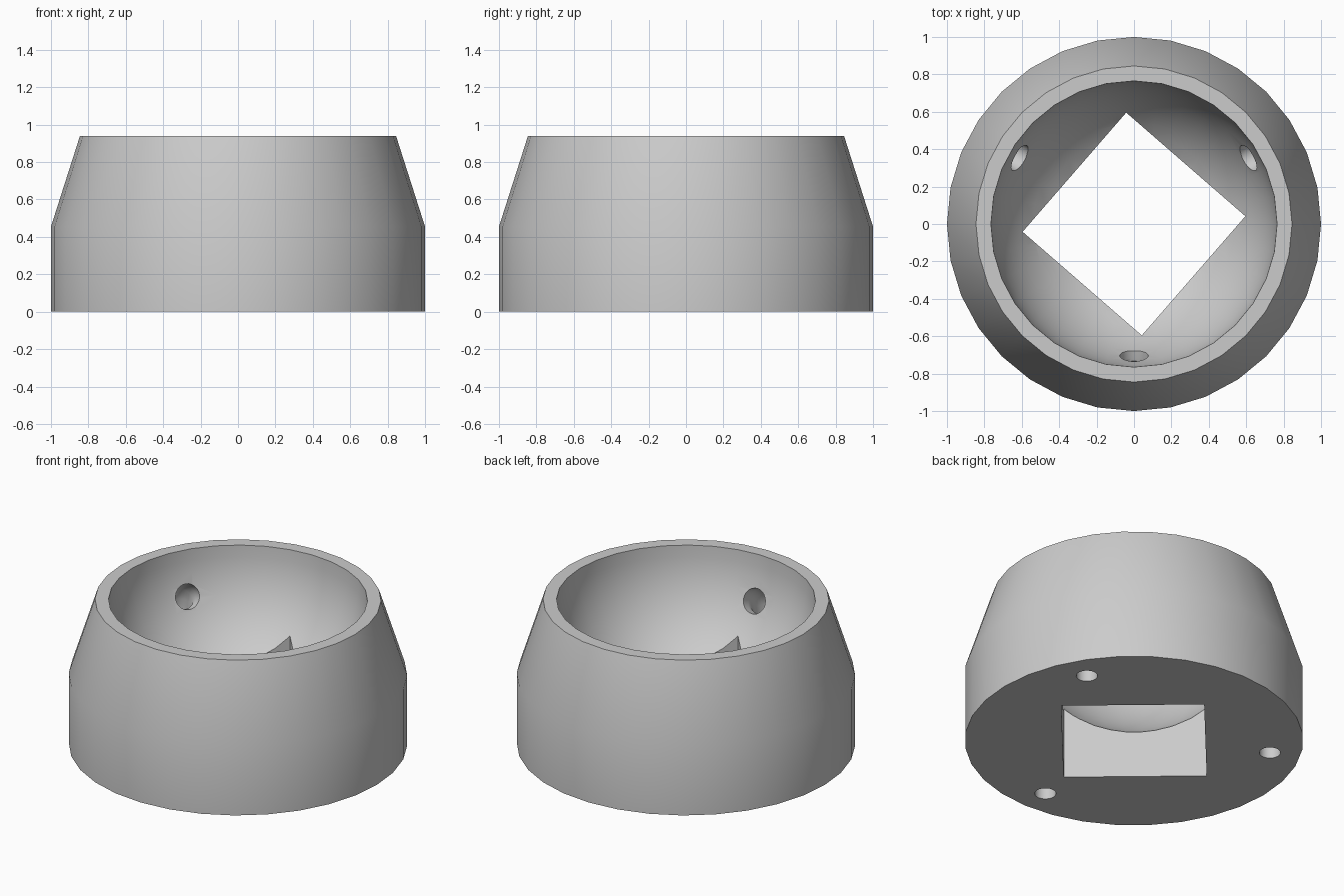
import bpy, bmesh
from math import sin, cos, pi, radians
from mathutils import Vector, Matrix

cube = bpy.data.objects.get("Cube")
if cube:
    bpy.data.objects.remove(cube, do_unlink=True)

SIDES = 32
HEIGHT = 0.94
BOWL = 0.765

grey = bpy.data.materials.new("plain grey")
grey.use_nodes = True
colour = (0.6, 0.6, 0.6, 1)
grey.diffuse_color = colour
grey.node_tree.nodes["Principled BSDF"].inputs["Base Color"].default_value = colour


def finish(name, bm):
    bmesh.ops.remove_doubles(bm, verts=bm.verts, dist=1e-5)
    bmesh.ops.recalc_face_normals(bm, faces=bm.faces)
    mesh = bpy.data.meshes.new(name)
    bm.to_mesh(mesh)
    bm.free()
    mesh.materials.append(grey)
    obj = bpy.data.objects.new(name, mesh)
    bpy.context.collection.objects.link(obj)
    return obj


def loft(name, rings, caps):
    """Bridge equal rings of points, optionally capping both ends."""
    bm = bmesh.new()
    loops = [[bm.verts.new(p) for p in ring] for ring in rings]
    n = len(loops[0])
    for a, b in zip(loops, loops[1:]):
        for i in range(n):
            j = (i + 1) % n
            bm.faces.new((a[i], a[j], b[j], b[i]))
    if caps:
        bm.faces.new(loops[0])
        bm.faces.new(loops[-1])
    return finish(name, bm)


def circle(radius, z, n=SIDES, start=0.0):
    return [(radius * cos(start + 2 * pi * i / n), radius * sin(start + 2 * pi * i / n), z)
            for i in range(n)]


# Tapered outer wall with a hemispherical bowl sunk in from the rim
outer = [circle(1, 0), circle(1, 0.455), circle(0.845, HEIGHT)]
steps = 16
bowl = [circle(BOWL * cos(t), HEIGHT - BOWL * sin(t))
        for t in (pi / 2 * k / steps for k in range(steps))]
bm = bmesh.new()
rings = [[bm.verts.new(p) for p in ring] for ring in outer + bowl]
for a, b in zip(rings, rings[1:]):
    for i in range(SIDES):
        j = (i + 1) % SIDES
        bm.faces.new((a[i], a[j], b[j], b[i]))
bm.faces.new(rings[0])
pole = bm.verts.new((0, 0, HEIGHT - BOWL))
for i in range(SIDES):
    bm.faces.new((rings[-1][i], rings[-1][(i + 1) % SIDES], pole))
body = finish("bowl_body", bm)

# Square opening through the floor
cutters = [loft("square_cutter", [circle(0.597, z, 4, radians(4)) for z in (-0.2, 0.8)], True)]

# Three channels rising from the base and bending into the bowl: radius out, height, tube size
path = [(0.815, -0.1, 0.063), (0.815, 0.5, 0.063), (0.81, 0.56, 0.066), (0.79, 0.61, 0.07),
        (0.755, 0.64, 0.074), (0.71, 0.66, 0.077), (0.6, 0.7, 0.079)]
points = [Vector((r, 0, z)) for r, z, _ in path]
for k in range(3):
    turn = Matrix.Rotation(radians(30 + 120 * k), 3, 'Z')
    tube = []
    for i, p in enumerate(points):
        along = (points[min(i + 1, len(points) - 1)] - points[max(i - 1, 0)]).normalized()
        if i < 2:
            along = Vector((0, 0, 1))
        side = Vector((0, 1, 0))
        across = side.cross(along)
        tube.append([turn @ (p + path[i][2] * (side * cos(a) + across * sin(a)))
                     for a in (2 * pi * s / 24 for s in range(24))])
    cutters.append(loft("channel_cutter", tube, True))

# Cut the openings, then discard the cutters
bpy.ops.object.select_all(action='DESELECT')
bpy.context.view_layer.objects.active = body
body.select_set(True)
for cutter in cutters:
    mod = body.modifiers.new("opening", 'BOOLEAN')
    mod.operation = 'DIFFERENCE'
    mod.solver = 'EXACT'
    mod.object = cutter
    bpy.ops.object.modifier_apply(modifier=mod.name)
    bpy.data.objects.remove(cutter, do_unlink=True)
bpy.ops.object.shade_smooth_by_angle(angle=radians(30))
